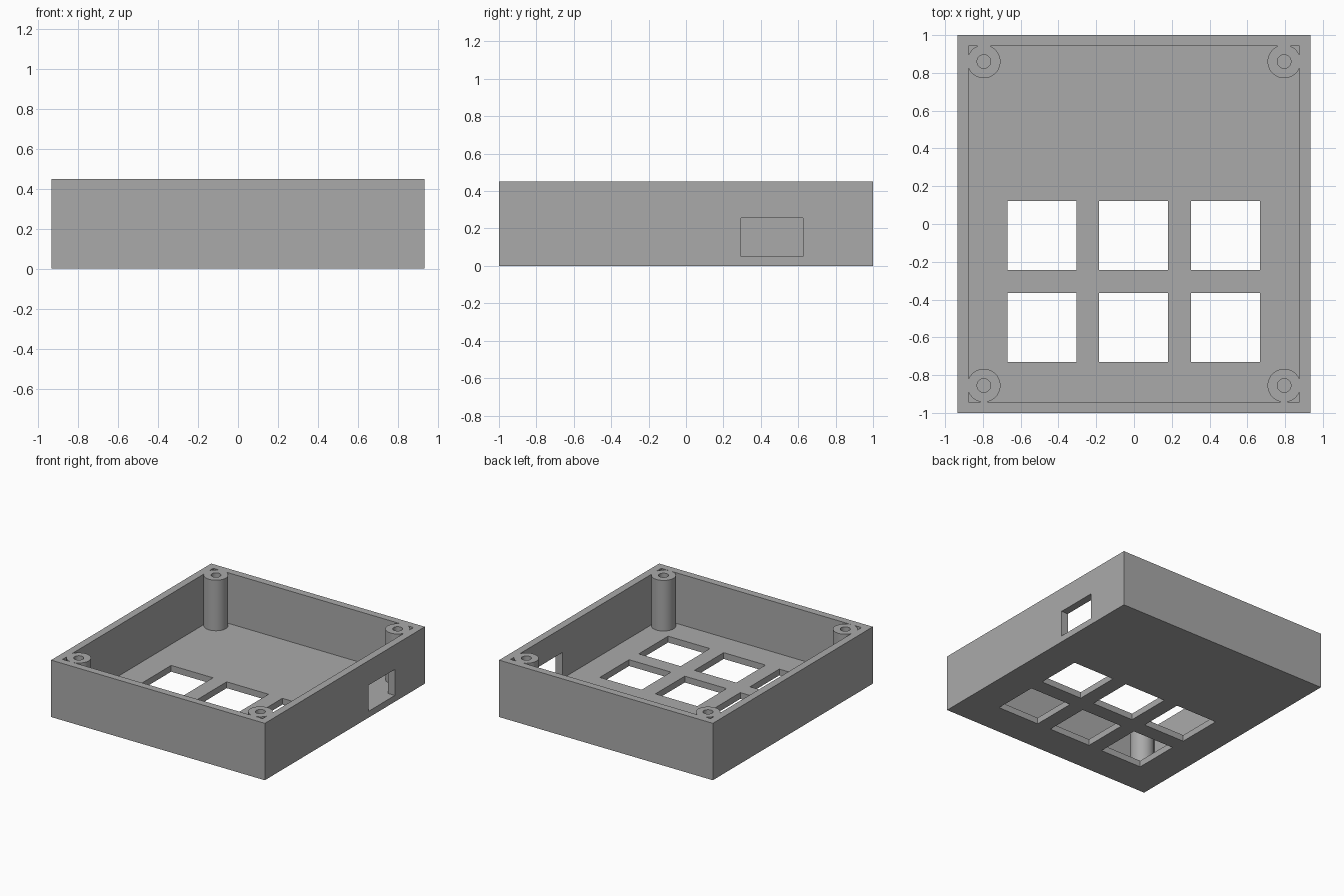
import bpy
import math

cube = bpy.data.objects.get("Cube")
if cube:
    bpy.data.objects.remove(cube, do_unlink=True)

HALF_X, HALF_Y, HEIGHT = 0.935, 1.0, 0.45
FLOOR = 0.05

grey = bpy.data.materials.new("plain_grey")
grey.use_nodes = True
COLOUR = (0.4, 0.4, 0.4, 1)
grey.diffuse_color = COLOUR
grey.node_tree.nodes["Principled BSDF"].inputs["Base Color"].default_value = COLOUR


def finish(name):
    obj = bpy.context.object
    obj.name = name
    obj.data.materials.append(grey)
    return obj


def box(name, x, y, z):
    """Box from (low, high) pairs on each axis."""
    spans = (x, y, z)
    bpy.ops.mesh.primitive_cube_add(size=1, location=[sum(s) / 2 for s in spans])
    obj = finish(name)
    obj.scale = [s[1] - s[0] for s in spans]
    bpy.ops.object.transform_apply(location=True, rotation=False, scale=True)
    return obj


def cylinder(name, radius, x, y, low, high):
    bpy.ops.mesh.primitive_cylinder_add(vertices=64, radius=radius, depth=high - low,
                                        location=(x, y, (low + high) / 2))
    return finish(name)


def combine(body, tool, operation):
    """Apply a boolean to the body, then drop the tool."""
    mod = body.modifiers.new(operation.lower(), "BOOLEAN")
    mod.operation, mod.solver, mod.object = operation, "EXACT", tool
    bpy.context.view_layer.objects.active = body
    bpy.ops.object.modifier_apply(modifier=mod.name)
    bpy.data.objects.remove(tool, do_unlink=True)


# Open tray
case = box("case", (-HALF_X, HALF_X), (-HALF_Y, HALF_Y), (0, HEIGHT))
combine(case, box("cavity", (-0.876, 0.876), (-0.942, 0.942), (FLOOR, 1)), "DIFFERENCE")

# Screw posts in the corners, flush with the rim, each with a blind bore
corners = [(x, y) for x in (-0.795, 0.795) for y in (-0.855, 0.86)]
for x, y in corners:
    combine(case, cylinder("post", 0.088, x, y, FLOOR / 2, HEIGHT), "UNION")
for x, y in corners:
    combine(case, cylinder("bore", 0.036, x, y, FLOOR, 1), "DIFFERENCE")

# Two rows of three square key openings through the floor
KEY = 0.183
for x in (-0.488, -0.002, 0.485):
    for y in (-0.547, -0.06):
        combine(case, box("key_opening", (x - KEY, x + KEY), (y - KEY, y + KEY),
                          (-0.1, FLOOR + 0.1)), "DIFFERENCE")

# Port window in the left wall
combine(case, box("port", (0.8, 1.1), (0.295, 0.625), (FLOOR, 0.256)), "DIFFERENCE")

# Smooth posts, sharp walls
bpy.ops.object.select_all(action="DESELECT")
case.select_set(True)
bpy.context.view_layer.objects.active = case
bpy.ops.object.shade_smooth_by_angle(angle=math.radians(30))
